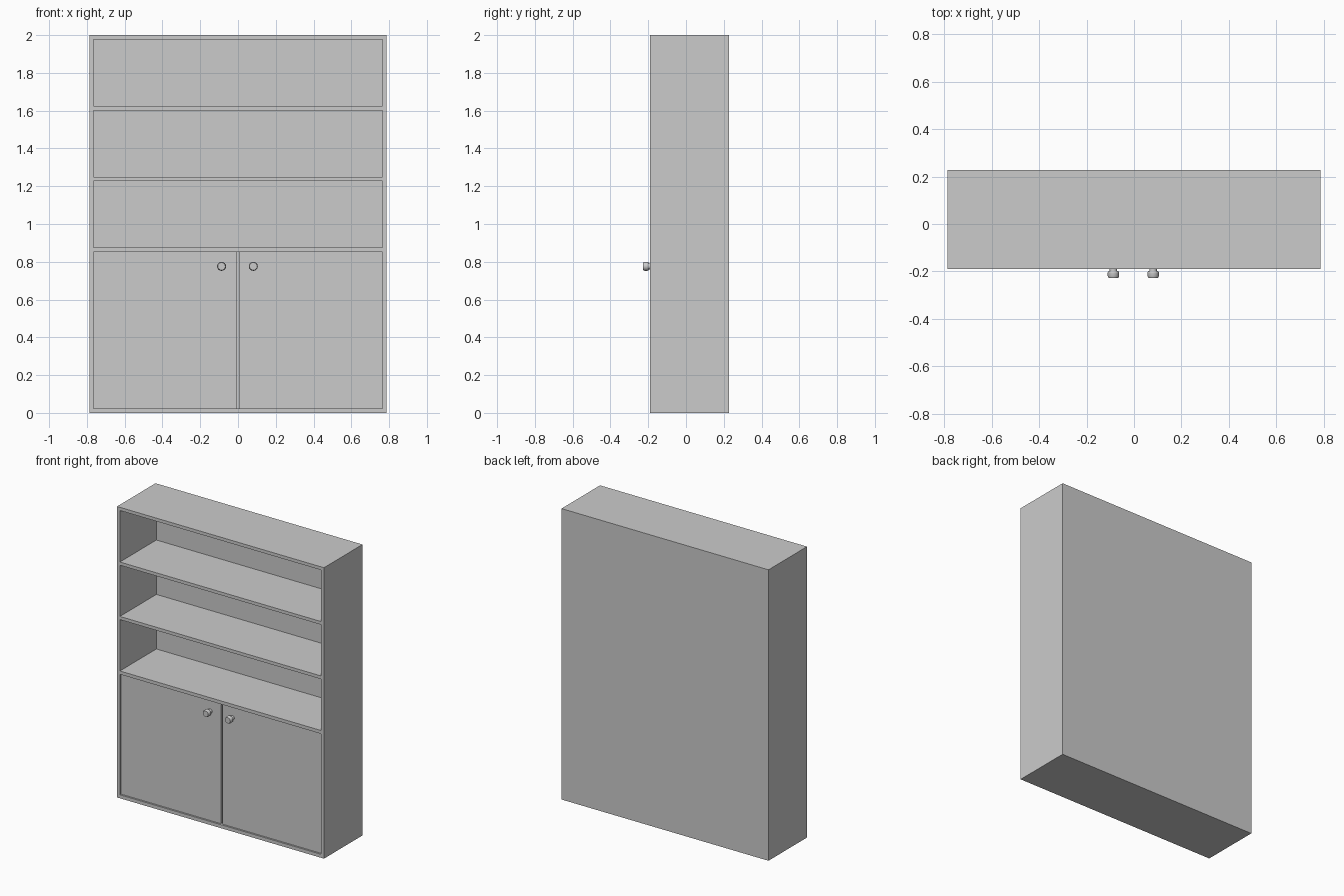
import bpy, bmesh, math
from mathutils import Matrix, Vector

if "Cube" in bpy.data.objects:
    bpy.data.objects.remove(bpy.data.objects["Cube"])

W, T = 0.787, 0.022            # half width, panel thickness
FRONT, BACK, H = -0.19, 0.228, 2.0


def box(name, x, y, z):
    """Box from (min, max) ranges."""
    bm = bmesh.new()
    size = [r[1] - r[0] for r in (x, y, z)]
    mid = Vector([(r[0] + r[1]) / 2 for r in (x, y, z)])
    bmesh.ops.create_cube(bm, size=1, matrix=Matrix.Translation(mid) @ Matrix.Diagonal((*size, 1)))
    return finish(name, bm)


def finish(name, bm):
    bmesh.ops.recalc_face_normals(bm, faces=bm.faces[:])
    me = bpy.data.meshes.new(name)
    bm.to_mesh(me)
    bm.free()
    ob = bpy.data.objects.new(name, me)
    bpy.context.collection.objects.link(ob)
    return ob


def knob(name, x, z, steps=16):
    """Round knob: profile (radius, y) spun around the y axis."""
    profile = [(0, -0.170), (0.016, -0.170), (0.016, -0.199), (0.021, -0.199),
               (0.024, -0.204), (0.024, -0.220), (0.020, -0.228), (0, -0.228)]
    bm = bmesh.new()
    vs = [bm.verts.new((x + r, y, z)) for r, y in profile]
    es = [bm.edges.new(p) for p in zip(vs, vs[1:])]
    bmesh.ops.spin(bm, geom=vs + es, cent=(x, 0, z), axis=(0, 1, 0),
                   angle=math.tau, steps=steps)
    bmesh.ops.remove_doubles(bm, verts=bm.verts[:], dist=1e-5)
    ob = finish(name, bm)
    bpy.ops.object.select_all(action='DESELECT')
    ob.select_set(True)
    bpy.context.view_layer.objects.active = ob
    bpy.ops.object.shade_smooth_by_angle(angle=math.radians(30))


# Carcass: solid block with the shelf bays and cupboard hollowed out
carcass = box("carcass", (-W, W), (FRONT, BACK), (0, H))
bays = [(0.024, 0.852), (0.875, 1.228), (1.25, 1.602), (1.624, 1.978)]
for i, z in enumerate(bays):
    cutter = box(f"bay_cutter_{i}", (-W + T, W - T), (FRONT - 0.1, BACK - T), z)
    cutter.hide_render = True
    cutter.hide_set(True)
    cutter.display_type = 'WIRE'
    mod = carcass.modifiers.new(f"bay_{i}", 'BOOLEAN')
    mod.operation, mod.solver, mod.object = 'DIFFERENCE', 'EXACT', cutter

# Doors, slightly recessed in the lower bay, with a gap between them
gap, edge = 0.006, W - T
for name, x in (("left_door", (-edge, -gap)), ("right_door", (gap, edge))):
    box(name, x, (FRONT + 0.012, FRONT + 0.034), bays[0])

# Knobs
knob("left_knob", -0.087, 0.776)
knob("right_knob", 0.081, 0.776)
